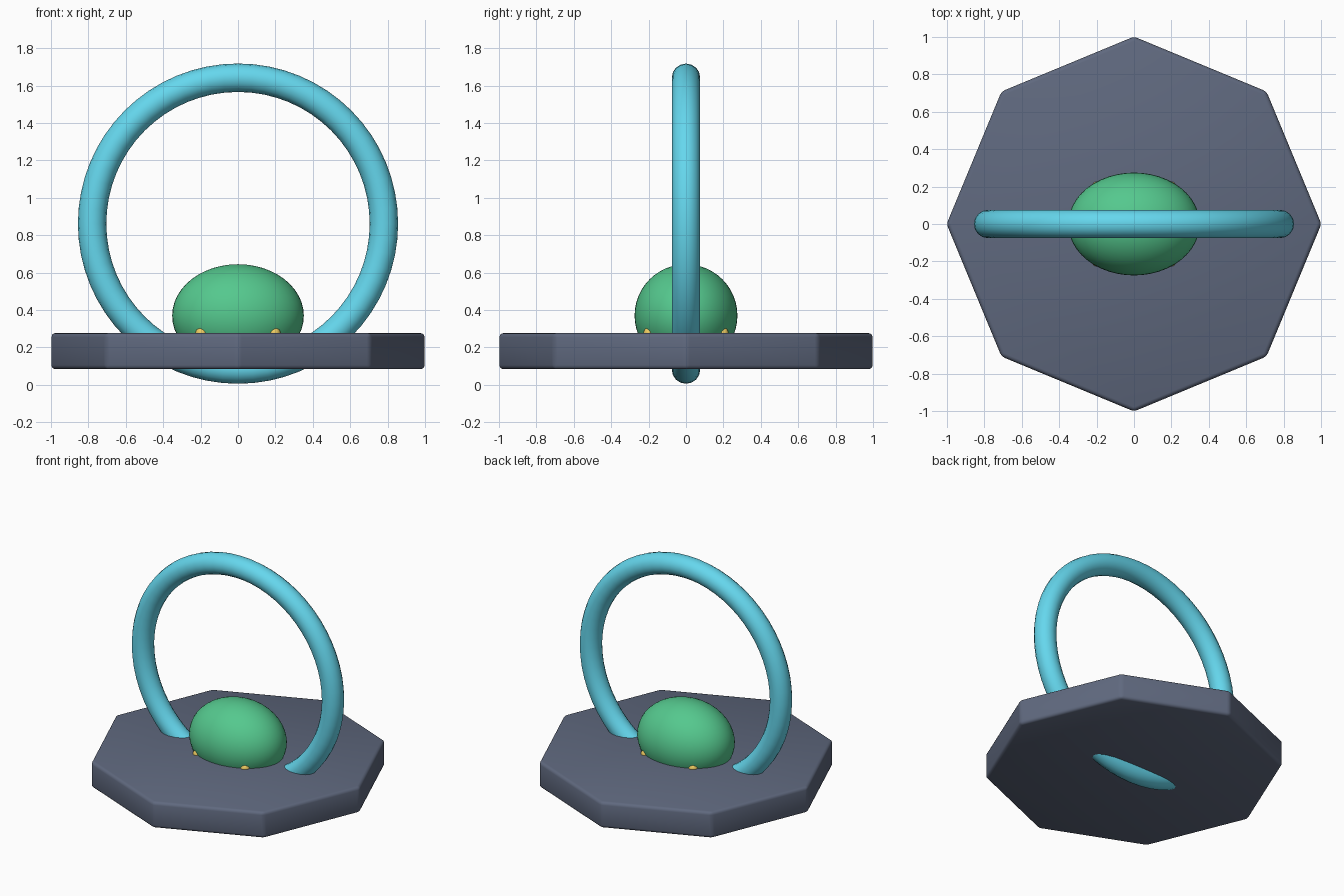
import bpy
from math import pi, radians

if "Cube" in bpy.data.objects:
    bpy.data.objects.remove(bpy.data.objects["Cube"])


def finish(name, color, angle=30):
    # name, colour and smooth the active object
    ob = bpy.context.object
    ob.name = name
    mat = bpy.data.materials.get(name.split("_")[0]) or bpy.data.materials.new(name.split("_")[0])
    mat.diffuse_color = (*color, 1)
    mat.use_nodes = True
    mat.node_tree.nodes["Principled BSDF"].inputs["Base Color"].default_value = mat.diffuse_color
    ob.data.materials.append(mat)
    bpy.ops.object.shade_smooth_by_angle(angle=radians(angle))
    return ob


# octagonal base slab with softened edges, corners on the axes
bpy.ops.mesh.primitive_cylinder_add(vertices=8, radius=1.002, depth=0.193, location=(0, 0, 0.18))
base = bpy.context.object
bev = base.modifiers.new("Bevel", 'BEVEL')
bev.width = 0.022
bev.segments = 3
bpy.ops.object.modifier_apply(modifier="Bevel")
finish("base", (0.115, 0.14, 0.21))

# upright ring passing through the base
bpy.ops.mesh.primitive_torus_add(major_radius=0.78, minor_radius=0.076, major_segments=64,
                                 minor_segments=16, location=(0, 0, 0.862), rotation=(pi / 2, 0, 0))
finish("ring", (0.13, 0.68, 0.85))

# egg-shaped stone resting in the base
bpy.ops.mesh.primitive_uv_sphere_add(segments=48, ring_count=24, radius=1, location=(0, 0, 0.37))
bpy.context.object.scale = (0.352, 0.275, 0.275)
bpy.ops.object.transform_apply(location=False, rotation=False, scale=True)
finish("stone", (0.09, 0.58, 0.27))

# four small studs around the stone
for i, (sx, sy) in enumerate([(1, 1), (-1, 1), (-1, -1), (1, -1)]):
    bpy.ops.mesh.primitive_uv_sphere_add(segments=16, ring_count=10, radius=0.033,
                                         location=(sx * 0.195, sy * 0.195, 0.275))
    finish(f"stud_{i + 1}", (0.85, 0.6, 0.12))
